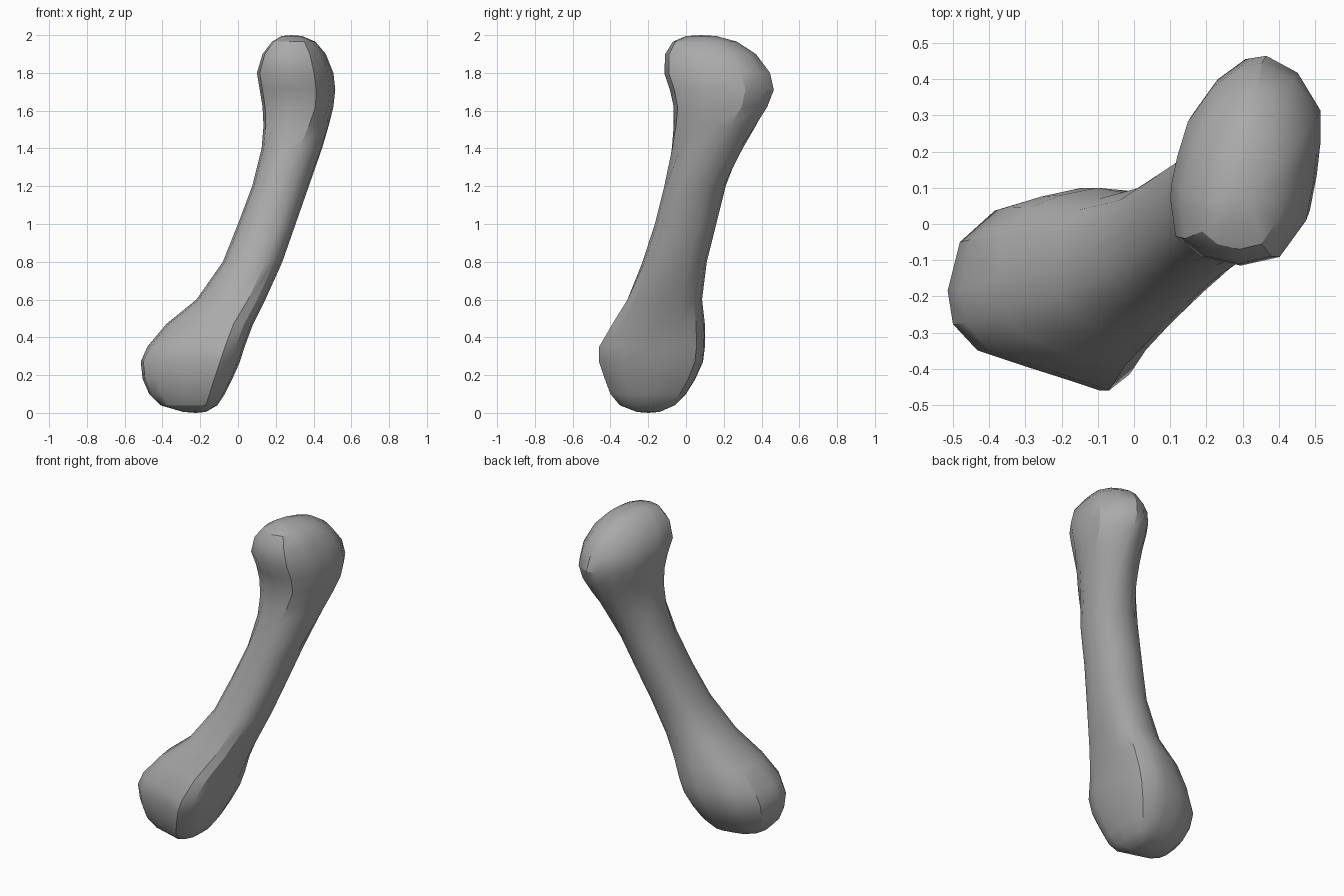
import bpy, bmesh
from math import sin, cos, pi, copysign

default = bpy.data.objects.get("Cube")
if default:
    bpy.data.objects.remove(default, do_unlink=True)

bone_grey = bpy.data.materials.new("bone_grey")
bone_grey.use_nodes = True
GREY = (0.4, 0.4, 0.4, 1)
bone_grey.diffuse_color = GREY
bone_grey.node_tree.nodes["Principled BSDF"].inputs["Base Color"].default_value = GREY

SIDES = 16
# Cross-sections, bottom to top: z, x min, x max, y min, y max
SECTIONS = [
    (0.005, -0.29, -0.17, -0.26, -0.14),
    (0.04, -0.41, -0.11, -0.35, -0.06),
    (0.10, -0.47, -0.07, -0.40, 0.0),
    (0.18, -0.505, -0.03, -0.43, 0.05),
    (0.27, -0.515, 0.01, -0.46, 0.09),
    (0.35, -0.48, 0.035, -0.46, 0.10),
    (0.47, -0.38, 0.08, -0.39, 0.10),
    (0.60, -0.22, 0.145, -0.31, 0.085),
    (0.80, -0.08, 0.235, -0.23, 0.11),
    (1.00, 0.0, 0.305, -0.165, 0.16),
    (1.20, 0.075, 0.375, -0.115, 0.21),
    (1.40, 0.125, 0.445, -0.075, 0.30),
    (1.52, 0.135, 0.48, -0.065, 0.37),
    (1.62, 0.13, 0.505, -0.065, 0.43),
    (1.71, 0.115, 0.515, -0.085, 0.465),
    (1.80, 0.10, 0.505, -0.115, 0.445),
    (1.90, 0.13, 0.465, -0.11, 0.37),
    (1.965, 0.18, 0.41, -0.07, 0.27),
    (1.995, 0.23, 0.34, 0.0, 0.16),
]

# Footprints of the two knobs, from the -x side round by the front
FOOT = [(-.515, -.18), (-.50, -.275), (-.43, -.35), (-.28, -.40),
        (-.17, -.435), (-.08, -.465), (-.02, -.42), (.02, -.33),
        (.03, -.19), (.03, -.05), (0, .06), (-.07, .10),
        (-.16, .105), (-.28, .08), (-.38, .05), (-.48, -.04)]
HEAD = [(.10, .08), (.115, -.03), (.19, -.09), (.30, -.115),
        (.41, -.09), (.485, .015), (.505, .12), (.515, .21),
        (.515, .31), (.45, .42), (.36, .47), (.30, .46),
        (.22, .40), (.15, .30), (.12, .20), (.105, .13)]


def rounded(v):
    return copysign(abs(v) ** 0.87, v)


SHAFT = [(rounded(cos(2 * pi * i / SIDES - pi)), rounded(sin(2 * pi * i / SIDES - pi)))
         for i in range(SIDES)]


def fit(values, low, high):
    a, b = min(values), max(values)
    return [low + (v - a) / (b - a) * (high - low) for v in values]


def fit_outline(points, x0, x1, y0, y1):
    xs, ys = zip(*points)
    return list(zip(fit(xs, x0, x1), fit(ys, y0, y1)))


def outline(z):
    """Knob footprint fading into the rounded shaft."""
    knob = FOOT if z < 1 else HEAD
    fade = (0.75 - z) / 0.4 if z < 1 else (z - 1.2) / 0.4
    fade = min(1, max(0, fade))
    shaft = fit_outline(SHAFT, -1, 1, -1, 1)
    return [(a + (c - a) * fade, b + (d - b) * fade)
            for (a, b), (c, d) in zip(shaft, fit_outline(knob, -1, 1, -1, 1))]


# Loft the bone through its sections
bm = bmesh.new()
rings = []
for z, *bounds in SECTIONS:
    rings.append([bm.verts.new((x, y, z)) for x, y in fit_outline(outline(z), *bounds)])
for low, high in zip(rings, rings[1:]):
    for i in range(SIDES):
        j = (i + 1) % SIDES
        bm.faces.new((low[i], low[j], high[j], high[i]))

# Close both ends with shallow fans
for ring, z in ((rings[0], 0.0), (rings[-1], 2.0)):
    tip = bm.verts.new((sum(v.co.x for v in ring) / SIDES,
                        sum(v.co.y for v in ring) / SIDES, z))
    for i in range(SIDES):
        bm.faces.new((ring[i], ring[(i + 1) % SIDES], tip))

bmesh.ops.recalc_face_normals(bm, faces=bm.faces)
mesh = bpy.data.meshes.new("bone")
bm.to_mesh(mesh)
bm.free()
mesh.materials.append(bone_grey)
bone = bpy.data.objects.new("bone", mesh)
bpy.context.collection.objects.link(bone)
bpy.context.view_layer.objects.active = bone
bone.select_set(True)
bpy.ops.object.shade_smooth_by_angle(angle=pi / 6)
